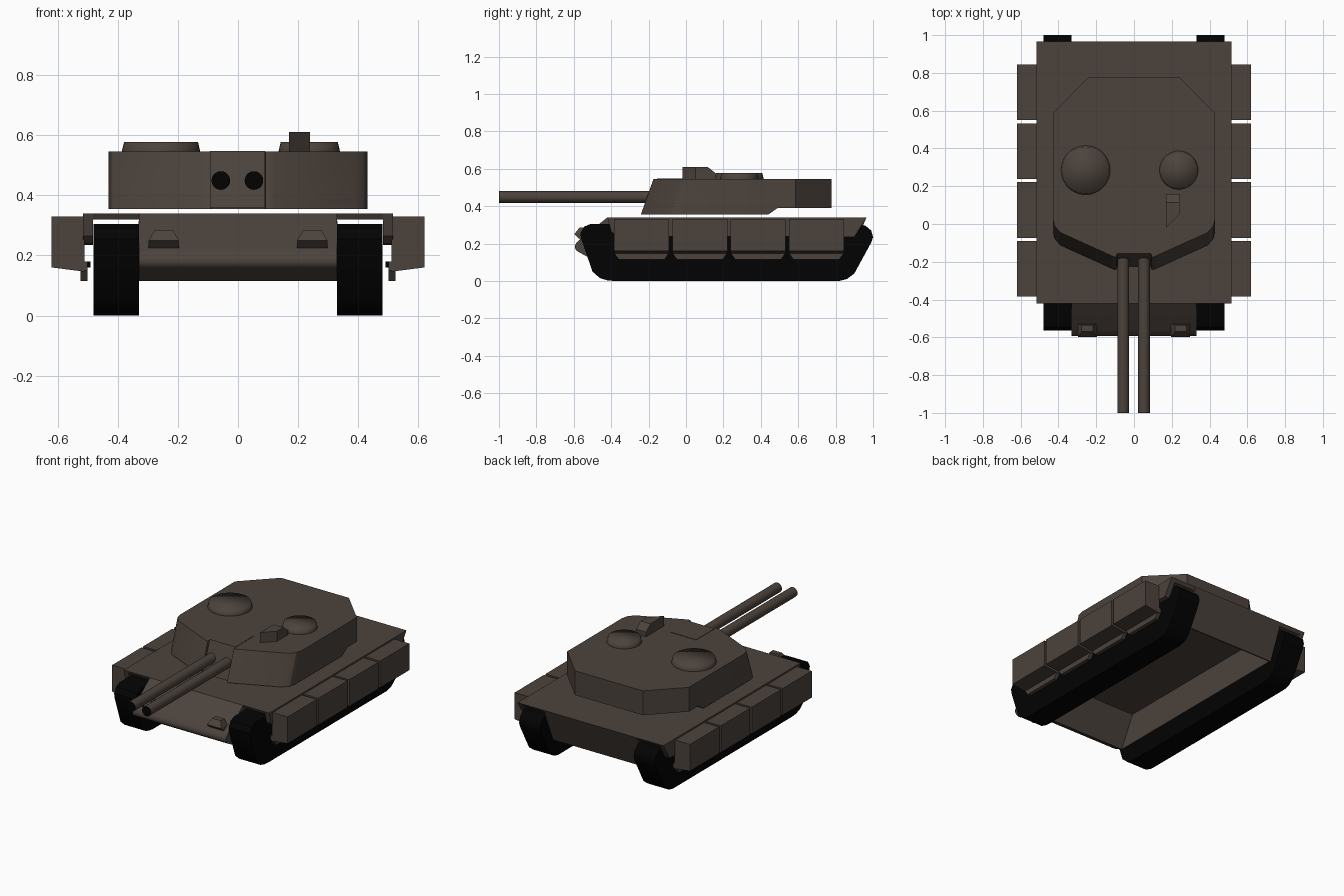
import bpy, bmesh, math
from mathutils import Vector

if "Cube" in bpy.data.objects:
    bpy.data.objects.remove(bpy.data.objects["Cube"])


def mat(name, rgb):
    m = bpy.data.materials.new(name)
    m.diffuse_color = (*rgb, 1)
    m.use_nodes = True
    m.node_tree.nodes["Principled BSDF"].inputs["Base Color"].default_value = m.diffuse_color
    return m


BROWN = mat("dull brown paint", (0.072, 0.055, 0.045))
BLACK = mat("track black", (0.0008, 0.0008, 0.0008))


def finish(name, bm, material, smooth=None):
    bmesh.ops.recalc_face_normals(bm, faces=bm.faces)
    me = bpy.data.meshes.new(name)
    bm.to_mesh(me)
    bm.free()
    ob = bpy.data.objects.new(name, me)
    bpy.context.collection.objects.link(ob)
    me.materials.append(material)
    if smooth:
        bpy.ops.object.select_all(action='DESELECT')
        ob.select_set(True)
        bpy.context.view_layer.objects.active = ob
        bpy.ops.object.shade_smooth_by_angle(angle=math.radians(smooth))
    return ob


def loft(name, rings, material, smooth=None):
    """Solid through matching rings of 3D points."""
    bm = bmesh.new()
    vs = [[bm.verts.new(p) for p in r] for r in rings]
    n = len(vs[0])
    for a, b in zip(vs, vs[1:]):
        for i in range(n):
            j = (i + 1) % n
            bm.faces.new((a[i], a[j], b[j], b[i]))
    bm.faces.new(vs[0])
    bm.faces.new(vs[-1])
    return finish(name, bm, material, smooth)


def side_prism(name, prof, x0, x1, material, smooth=None):
    """(y, z) profile extruded along x."""
    return loft(name, [[(x, y, z) for y, z in prof] for x in (x0, x1)], material, smooth)


def front_prism(name, prof, y0, y1, material):
    """(x, z) profile extruded along y."""
    return loft(name, [[(x, y, z) for x, z in prof] for y in (y0, y1)], material)


def disc_stack(name, c, axis, sections, material, n=32, smooth=40):
    """Round solid from (radius, position) sections along an axis."""
    rings = []
    for r, t in sections:
        ring = []
        for i in range(n):
            a = 2 * math.pi * i / n
            u, v = r * math.cos(a), r * math.sin(a)
            p = (u, v, t) if axis == 'z' else (u, t, v)
            ring.append(Vector(c) + Vector(p))
        rings.append(ring)
    return loft(name, rings, material, smooth)


# Hull shell between the tracks: nose, roof and tail, open underneath
hull = [(-0.42, 0.34), (-0.56, 0.228), (-0.585, 0.205), (-0.593, 0.19), (-0.593, 0.175),
        (-0.588, 0.165), (-0.575, 0.155), (-0.50, 0.115), (-0.40, 0.31), (0.945, 0.31),
        (0.862, 0.115), (0.87, 0.115), (0.965, 0.34)]
side_prism("hull", hull, -0.33, 0.33, BROWN, 37)
# Deck over the tracks
side_prism("deck", [(-0.42, 0.34), (-0.41, 0.32), (0.95, 0.32), (0.965, 0.34)],
           -0.515, 0.515, BROWN)

# Track outline, closed round both ends
track = [(-0.38, 0), (0.82, 0), (0.86, 0.01), (0.90, 0.04), (0.99, 0.205), (1.0, 0.235),
         (0.99, 0.27), (0.96, 0.295), (0.92, 0.305), (-0.51, 0.305), (-0.545, 0.29),
         (-0.565, 0.255), (-0.56, 0.225), (-0.50, 0.05), (-0.46, 0.015), (-0.42, 0.003)]

for s, side in ((1, "right"), (-1, "left")):
    side_prism(side + "_track", track, s * 0.33, s * 0.48, BLACK, 35)
    # Hull side wall inside the track
    side_prism(side + "_hull_wall", [(-0.50, 0.115), (0.868, 0.115), (0.95, 0.315), (-0.40, 0.315)],
               s * 0.324, s * 0.331, BROWN)
    # Lip under the deck edge
    side_prism(side + "_deck_lip", [(-0.42, 0.34), (-0.40, 0.265), (-0.37, 0.24),
                                    (0.90, 0.235), (0.965, 0.34)],
               s * 0.482, s * 0.515, BROWN)
    # Four skirt blocks, each with a lower hanging plate
    for i in range(4):
        y0 = -0.385 + i * 0.3115
        y1 = y0 + 0.295
        front_prism(f"{side}_skirt_{i + 1}",
                    [(s * 0.51, 0.33), (s * 0.62, 0.33), (s * 0.62, 0.16), (s * 0.51, 0.146)],
                    y0, y1, BROWN)
        side_prism(f"{side}_skirt_plate_{i + 1}",
                   [(y0, 0.18), (y1, 0.18), (y1, 0.15), (y1 - 0.025, 0.115),
                    (y0 + 0.025, 0.115), (y0, 0.15)], s * 0.50, s * 0.524, BROWN)
        # Skirt hinge pins
        for k, yy in enumerate((y0 + 0.06, y1 - 0.06)):
            side_prism(f"{side}_pin_{i + 1}_{k + 1}",
                       [(yy - .01, .16), (yy + .01, .16), (yy + .01, .18), (yy - .01, .18)],
                       s * 0.49, s * 0.535, BLACK)
    # Front lamp housing
    lx = s * 0.247
    loft(side + "_lamp", [
        [(lx - w, b, z), (lx + w, b, z), (lx + w, y, z), (lx - w, y, z)]
        for w, b, y, z in ((0.05, -0.54, -0.57, 0.225), (0.05, -0.53, -0.597, 0.25),
                           (0.03, -0.535, -0.57, 0.285))], BROWN)
    # Gun barrel with dark muzzle
    bx = s * 0.055 - 0.002
    disc_stack(side + "_barrel", (bx, 0, 0.449), 'y', [(0.031, -0.998), (0.031, -0.15)], BROWN, 20)
    disc_stack(side + "_muzzle", (bx, 0, 0.449), 'y', [(0.031, -1.0), (0.031, -0.997)], BLACK, 20)


# Turret: octagonal plan with raked front, notched for the guns
def plan(z, dy, half=0.43):
    r = [(0.24, 0.778), (half, 0.585), (half, 0.45), (half, 0.03 - dy), (0.42, -0.01 - dy),
         (0.39, -0.045 - dy), (0.125, -0.165 - dy), (0.105, -0.174 - dy),
         (0.092, -0.174 - dy), (0.09, -0.14 - dy)]
    return [(x, y, z) for x, y in r] + [(-x, y, z) for x, y in reversed(r)]


top = plan(0.545, 0)
mid = plan(0.39, 0.055)
loft("turret", [top, mid], BROWN, 25)

# Turret foot, cut short under the raised bustle
foot_top = [(x, 0.49 if y > 0.5 else 0.48 if y > 0.4 else y, 0.39) for x, y, z in mid]
foot_low = [(x, 0.44 if y > 0.5 else 0.43 if y > 0.4 else y - 0.012, 0.355) for x, y, z in mid]
loft("turret_base", [foot_top, foot_low], BROWN, 25)

# Gun mantlet block, set slightly back between the cheeks
side_prism("mantlet", [(-0.155, 0.5475), (0.03, 0.5475), (0.03, 0.357), (-0.225, 0.357)],
           -0.093, 0.09, BROWN)

# Hatches
for nm, x, r in (("large_hatch", -0.256, 0.13), ("small_hatch", 0.237, 0.102)):
    disc_stack(nm, (x, 0.285, 0), 'z', [(r, 0.54), (r, 0.547), (r - 0.007, 0.577)], BROWN, 36, 89)

# Roof sight with slanted nose and sloped tail
loft("roof_sight", [
    [(0.17, -0.02, z), (0.24, 0.05, z), (0.24, b, z), (0.17, b, z)]
    for z, b in ((0.54, 0.16), (0.575, 0.16), (0.61, 0.115))], BROWN)
